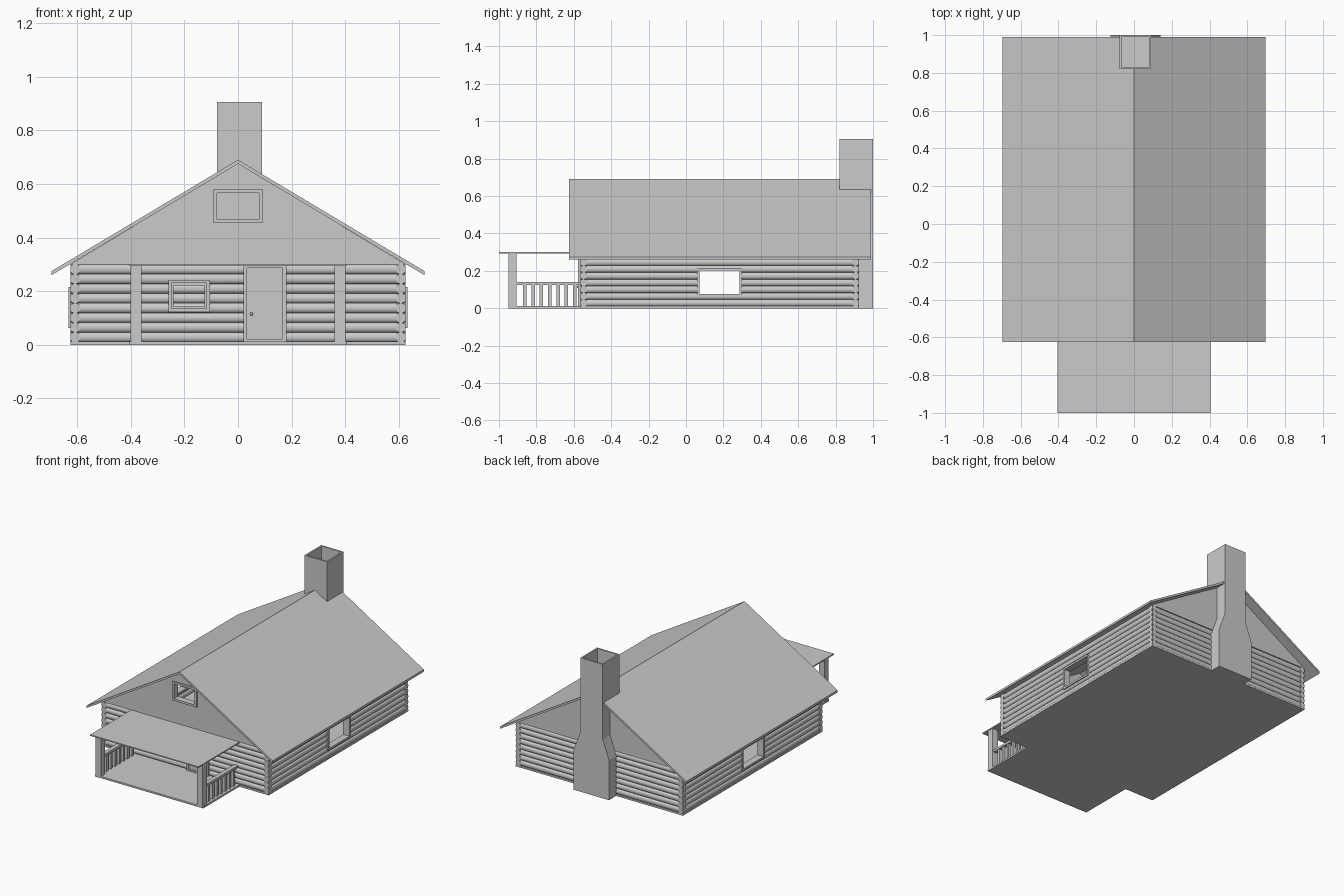
import bpy, bmesh
from math import sin, cos, pi, radians

if "Cube" in bpy.data.objects:
    bpy.data.objects.remove(bpy.data.objects["Cube"])


def finish(name, bm):
    bmesh.ops.recalc_face_normals(bm, faces=bm.faces)
    me = bpy.data.meshes.new(name)
    bm.to_mesh(me)
    bm.free()
    ob = bpy.data.objects.new(name, me)
    bpy.context.collection.objects.link(ob)
    return ob


def add_box(bm, x0, x1, y0, y1, z0, z1):
    vs = bmesh.ops.create_cube(bm, size=1)["verts"]
    for v in vs:
        v.co = (x1 if v.co.x > 0 else x0, y1 if v.co.y > 0 else y0, z1 if v.co.z > 0 else z0)


def boxes(name, *dims):
    bm = bmesh.new()
    for d in dims:
        add_box(bm, *d)
    return finish(name, bm)


def prism(name, pts, axis, a, b):
    """Extrude a 2D (horizontal, z) outline along x or y from a to b."""
    bm = bmesh.new()
    rings = [[bm.verts.new((u, t, z) if axis == "y" else (t, u, z)) for u, z in pts] for t in (a, b)]
    bm.faces.new(rings[0])
    bm.faces.new(rings[1][::-1])
    n = len(pts)
    for i in range(n):
        j = (i + 1) % n
        bm.faces.new((rings[0][i], rings[0][j], rings[1][j], rings[1][i]))
    return finish(name, bm)


def place(axis, u0, u1, t0, t1, z0, z1):
    return (u0, u1, t0, t1, z0, z1) if axis == "y" else (t0, t1, u0, u1, z0, z1)


def cut(ob, dims):
    cutter = boxes("cutter", dims)
    cutter.hide_render = True
    mod = ob.modifiers.new("opening", "BOOLEAN")
    mod.operation, mod.solver, mod.object = "DIFFERENCE", "EXACT", cutter
    bpy.context.view_layer.objects.active = ob
    bpy.ops.object.modifier_apply(modifier=mod.name)
    bpy.data.objects.remove(cutter)


def frame(name, axis, u0, u1, z0, z1, w, t0, t1):
    """Four bars round an opening in a wall facing the given axis."""
    return boxes(name,
                 place(axis, u0, u0 + w, t0, t1, z0, z1), place(axis, u1 - w, u1, t0, t1, z0, z1),
                 place(axis, u0 + w, u1 - w, t0, t1, z0, z0 + w), place(axis, u0 + w, u1 - w, t0, t1, z1 - w, z1))


def smooth(ob):
    bpy.ops.object.select_all(action="DESELECT")
    ob.select_set(True)
    bpy.context.view_layer.objects.active = ob
    bpy.ops.object.shade_smooth_by_angle(angle=radians(40))


# Stacked-log wall outline, centred on c
LOGS, Z0, Z1, SEG = 8, 0.01, 0.30, 8
H = (Z1 - Z0) / LOGS


def log_outline(c):
    side = []
    for k in range(LOGS):
        for s in range(SEG):
            a = pi * s / SEG
            side.append((0.005 + 0.013 * sin(a), Z0 + H * (k + 0.5) - H / 2 * cos(a)))
    side.append((0.005, Z1))
    return [(c + u, z) for u, z in side] + [(c - u, z) for u, z in reversed(side)]


W, YF, YB = 0.625, -0.565, 0.925

# Floors
boxes("house_floor", (-W, W, YF, YB, 0, 0.012))
boxes("porch_floor", (-0.405, 0.405, -0.95, YF, 0, 0.012))

# Log walls with window openings
front = prism("front_log_wall", log_outline(YF + 0.018), "x", -W, W)
back = prism("back_log_wall", log_outline(YB - 0.018), "x", -W, W)
cut(front, (-0.25, -0.115, -0.7, -0.5, 0.133, 0.233))
smooth(front)
smooth(back)
for s, side in ((-1, "left"), (1, "right")):
    wall = prism(side + "_log_wall", log_outline(s * (W - 0.018)), "y", YF, YB)
    cut(wall, (s * W - 0.1, s * W + 0.1, 0.07, 0.29, 0.071, 0.208))
    smooth(wall)
    t = sorted((s * 0.585, s * 0.632))
    frame(side + "_window_frame", "x", 0.06, 0.30, 0.063, 0.216, 0.013, *t)

# Front window: outer trim and inner sash
frame("front_window_trim", "y", -0.26, -0.105, 0.123, 0.242, 0.012, -0.573, -0.53)
frame("front_window_sash", "y", -0.248, -0.117, 0.135, 0.230, 0.008, -0.56, -0.54)

# Gables, the front one with an attic window
gable = [(-W, 0.30), (W, 0.30), (0, 0.677)]
g = prism("front_gable", gable, "y", YF + 0.003, YF + 0.033)
cut(g, (-0.08, 0.08, -0.7, -0.5, 0.463, 0.572))
prism("back_gable", gable, "y", YB - 0.033, YB - 0.003)
frame("attic_window_frame", "y", -0.092, 0.092, 0.454, 0.581, 0.014, -0.573, -0.53)

# Main roof
prism("roof", [(-0.695, 0.275), (0, 0.69), (0.695, 0.275), (0.695, 0.26), (0, 0.675), (-0.695, 0.26)],
      "y", -0.625, 0.99)

# Chimney: stepped breast outside the wall, hollow stack above
prism("chimney_breast", [(-0.125, 0), (0.139, 0), (0.139, 0.27), (0.09, 0.40), (0.09, 0.62),
                         (-0.078, 0.62), (-0.078, 0.40), (-0.125, 0.27)], "y", 0.90, 1.0)
bm = bmesh.new()
add_box(bm, -0.078, 0.09, 0.82, 1.0, 0.62, 0.905)
bm.normal_update()
top = max(bm.faces, key=lambda f: f.calc_center_median().z)
bmesh.ops.inset_region(bm, faces=[top], thickness=0.015)
pit = bmesh.ops.extrude_face_region(bm, geom=[top])["geom"]
bmesh.ops.translate(bm, vec=(0, 0, -0.20), verts=[v for v in pit if isinstance(v, bmesh.types.BMVert)])
if top.is_valid:
    bmesh.ops.delete(bm, geom=[top], context="FACES_ONLY")
finish("chimney_stack", bm)

# Door
frame("door_frame", "y", 0.02, 0.18, 0.008, 0.30, 0.014, -0.577, -0.55)
boxes("door", (0.034, 0.166, -0.57, -0.55, 0.02, 0.288))
bm = bmesh.new()
bmesh.ops.create_uvsphere(bm, u_segments=12, v_segments=8, radius=0.006)
bmesh.ops.translate(bm, vec=(0.05, -0.577, 0.115), verts=bm.verts)
smooth(finish("door_knob", bm))

# Porch roof, posts and side railings
boxes("porch_roof", (-0.405, 0.405, -1.0, YF + 0.005, 0.293, 0.301))
for s, side in ((-1, "left"), (1, "right")):
    boxes(side + "_porch_post", (s * 0.38 - 0.021, s * 0.38 + 0.021, -0.95, -0.906, 0.01, 0.295))
    boxes(side + "_hand_rail", (s * 0.38 - 0.014, s * 0.38 + 0.014, -0.906, YF + 0.005, 0.124, 0.14))
    ys = [-0.862 + 0.0445 * i for i in range(7)]
    boxes(side + "_balusters", *[(s * 0.38 - 0.009, s * 0.38 + 0.009, y - 0.009, y + 0.009, 0.01, 0.126) for y in ys])
